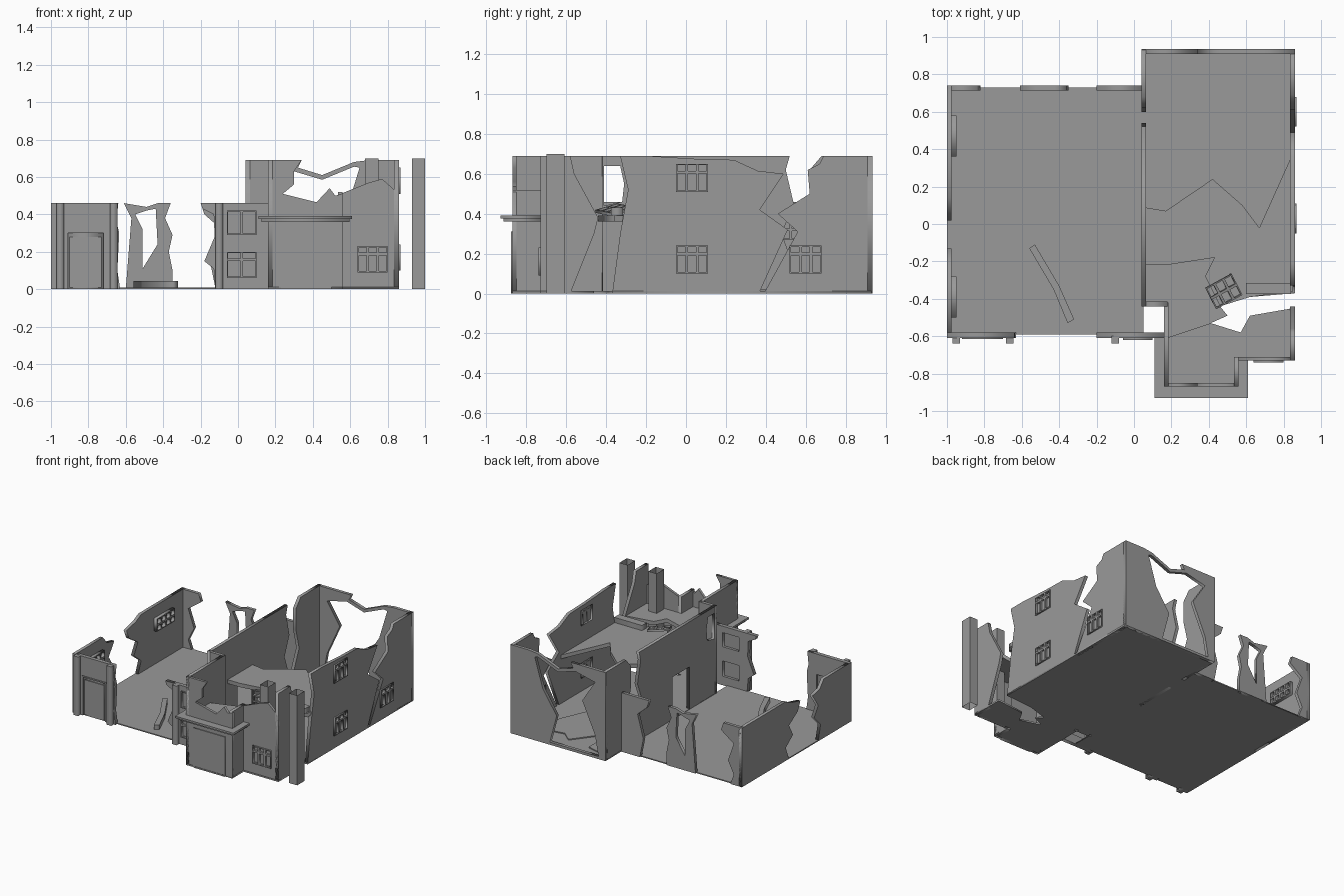
import bpy
from mathutils import Matrix, Vector

cube = bpy.data.objects.get("Cube")
if cube:
    bpy.data.objects.remove(cube)

concrete = bpy.data.materials.new("grey concrete")
concrete.use_nodes = True
GREY = (.32, .32, .32, 1)
concrete.diffuse_color = GREY
concrete.node_tree.nodes["Principled BSDF"].inputs["Base Color"].default_value = GREY

# Local drawing planes: along x, along y, and flat on the ground
AXES = {
    "x": Matrix(((1, 0, 0), (0, 0, -1), (0, 1, 0))),
    "y": Matrix(((0, 0, 1), (1, 0, 0), (0, 1, 0))),
    "flat": Matrix.Identity(3),
}
NORMAL = {"x": Vector((0, 1, 0)), "y": Vector((1, 0, 0)), "flat": Vector((0, 0, 1))}


def slab(name, plane, low, high, outline, *holes):
    """Extrude a drawn outline, with optional holes, between two depths."""
    curve = bpy.data.curves.new(name, "CURVE")
    curve.dimensions = "2D"
    curve.fill_mode = "BOTH"
    curve.extrude = (high - low) / 2
    for loop in (outline, *holes):
        spline = curve.splines.new("POLY")
        spline.points.add(len(loop) - 1)
        for point, (a, b) in zip(spline.points, loop):
            point.co = (a, b, 0, 1)
        spline.use_cyclic_u = True
    helper = bpy.data.objects.new(name + " outline", curve)
    bpy.context.collection.objects.link(helper)
    bpy.context.view_layer.update()
    graph = bpy.context.evaluated_depsgraph_get()
    mesh = bpy.data.meshes.new_from_object(helper.evaluated_get(graph))
    bpy.data.objects.remove(helper)
    mesh.transform(AXES[plane].to_4x4())
    mesh.transform(Matrix.Translation(NORMAL[plane] * (low + high) / 2))
    mesh.materials.clear()
    mesh.materials.append(concrete)
    obj = bpy.data.objects.new(name, mesh)
    bpy.context.collection.objects.link(obj)
    return obj


def rect(left, right, bottom, top):
    return [(left, bottom), (right, bottom), (right, top), (left, top)]


def block(name, left, right, front, back, bottom, top):
    return slab(name, "flat", bottom, top, rect(left, right, front, back))


def window(name, plane, low, high, left, right, bottom, top, columns=3, rows=(.7,)):
    """Frame with glazing bars, drawn as one plate with pane openings."""
    bar = .007
    xs = [left + (right - left) * i / columns for i in range(columns + 1)]
    zs = [bottom] + [bottom + (top - bottom) * r for r in rows] + [top]
    panes = [rect(a + bar, b - bar, c + bar, d - bar)
             for a, b in zip(xs, xs[1:]) for c, d in zip(zs, zs[1:])]
    return slab(name, plane, low, high, rect(left, right, bottom, top), *panes)


HALL, TALL, T = .46, .69, .025

# Ground floors, the wing floor broken open near the front
block("hall_floor", -1, .05, -.59, .73, 0, .008)
slab("wing_floor", "flat", 0, .012, [
    (.04, .93), (.04, -.44), (.16, -.44), (.16, -.87), (.56, -.87), (.56, -.73),
    (.86, -.73), (.86, -.46), (.62, -.49), (.57, -.58), (.41, -.53), (.5, -.49),
    (.46, -.44), (.62, -.39), (.86, -.37), (.86, .93)])
slab("floor_debris_large", "flat", .012, .02, [
    (.28, .61), (.44, .82), (.52, .75), (.69, .78), (.69, .57), (.52, .18), (.28, .43)])
slab("floor_debris_small", "flat", .012, .02, [
    (.14, .87), (.25, .84), (.25, .66), (.14, .68)])

# Remains of the upper floor
slab("upper_floor_rear", "flat", .36, .39, [
    (.05, .09), (.17, .07), (.42, .24), (.58, .1), (.67, -.02), (.85, .38),
    (.85, -.36), (.62, -.39), (.46, -.44), (.38, -.28), (.43, -.18), (.17, -.22), (.05, -.22)])
slab("upper_floor_front", "flat", .36, .39, [
    (.17, -.61), (.35, -.55), (.41, -.53), (.57, -.58), (.62, -.49), (.85, -.45),
    (.85, -.72), (.55, -.72), (.55, -.86), (.17, -.86)])

# Hall front wall
slab("hall_front_wall_left", "x", -.61, -.58, [
    (-1, 0), (-.91, 0), (-.91, .3), (-.72, .3), (-.72, 0), (-.63, 0), (-.645, .1),
    (-.635, .3), (-.65, .36), (-.64, HALL), (-1, HALL)])
block("garage_door", -.91, -.72, -.6, -.59, 0, .3)
slab("garage_door_panel", "x", -.607, -.6, rect(-.9, -.73, .01, .28))
slab("garage_lintel", "x", -.615, -.61, rect(-.92, -.7, .3, .31))
for i, x in enumerate((-.97, -.685, -.12)):
    block(f"hall_pillar_{i}", x, x + .04, -.64, -.6, 0, HALL)
slab("hall_front_wall_right", "x", -.61, -.58, [
    (-.12, 0), (.16, 0), (.16, HALL), (-.2, HALL), (-.19, .43), (-.13, .4),
    (-.125, .28), (-.18, .15), (-.13, .11)],
    rect(-.05, .09, .07, .19), rect(-.05, .09, .3, .41))
window("hall_window_lower", "x", -.62, -.6, -.06, .1, .06, .2, 2)
window("hall_window_upper", "x", -.62, -.6, -.06, .1, .29, .42, 2, ())
for i, (low, high) in enumerate(((.06, .2), (.29, .42))):
    slab(f"hall_window_pane_{i}", "x", -.605, -.6, rect(-.055, .095, low, high))

# Hall side wall in two broken pieces with wide windows
slab("hall_side_wall_rear", "y", -1, -1 + T, [
    (.74, 0), (.74, HALL), (.2, HALL), (.14, .43), (.02, .4), (.05, .33),
    (.16, .26), (.11, .17), (.2, .1), (.16, 0)])
slab("hall_side_wall_front", "y", -1, -1 + T, [
    (-.61, 0), (-.61, HALL), (-.27, HALL), (-.22, .4), (-.13, .38), (-.2, .28),
    (-.15, .2), (-.23, .12), (-.2, 0)])
for i, y in enumerate((.36, -.5)):
    window(f"hall_side_window_{i}", "y", -1.0, -.95, y, y + .22, .27, .37, 4, (.5,))

# Hall rear wall remains
slab("hall_rear_wall_left", "x", .715, .74, [
    (-1, 0), (-.9, 0), (-.93, .08), (-.88, .18), (-.93, .32), (-.82, .4),
    (-.84, HALL), (-1, HALL)])
slab("hall_rear_wall_middle", "x", .715, .74, [
    (-.6, 0), (-.35, 0), (-.35, .1), (-.37, .2), (-.35, .29), (-.39, .38), (-.36, HALL),
    (-.43, HALL), (-.49, .44), (-.61, HALL), (-.57, .38)],
    [(-.51, .11), (-.43, .24), (-.44, .43), (-.49, .42), (-.55, .4), (-.51, .32)])
slab("hall_rear_wall_right", "x", .715, .74, [
    (-.12, 0), (.05, 0), (.05, HALL), (-.2, HALL), (-.18, .4), (-.1, .33), (-.15, .15)])

# Fallen bent beam in the hall
slab("fallen_beam", "flat", .008, .045, [
    (-.56, -.13), (-.53, -.11), (-.4, -.33), (-.32, -.51), (-.355, -.53), (-.43, -.35)])

# Wall between the hall and the wing, with a doorway and breaches
slab("dividing_wall_main", "y", .04, .04 + T, [
    (-.44, 0), (-.1, 0), (-.1, .34), (.11, .34), (.11, 0), (.46, 0), (.53, .16), (.48, .3),
    (.54, .45), (.5, .62), (.52, TALL), (-.44, TALL)],
    [(-.41, .44), (-.32, .46), (-.31, .55), (-.33, .64), (-.41, .64)])
slab("dividing_wall_rear", "y", .04, .04 + T, [
    (.6, 0), (.93, 0), (.93, TALL), (.68, TALL), (.62, .62), (.62, .46), (.66, .3), (.6, .16)])
slab("wing_return_wall", "x", -.44, -.415, rect(.04, .18, 0, TALL))

# Rear wall of the wing with its large breach
slab("wing_rear_wall", "x", .91, .935, [
    (.04, 0), (.86, 0), (.86, TALL), (.7, TALL), (.62, .68), (.45, .61), (.32, .65),
    (.34, TALL), (.04, TALL)],
    [(.13, .59), (.24, .42), (.13, .18), (.1, .02), (.52, .02), (.46, .24), (.58, .42),
     (.65, .65), (.62, .655), (.45, .585), (.3, .63)])

# Outer side wall of the wing, split by a crack
slab("wing_side_wall_main", "y", .86 - T, .86, [
    (-.37, 0), (.37, .01), (.51, .32), (.37, .42), (.49, .6), (.36, .615), (.24, .67),
    (.05, .675), (-.2, TALL), (-.33, TALL), (-.29, .52), (-.33, .3)],
    rect(-.04, .1, .11, .23), rect(-.04, .1, .52, .64))
slab("wing_side_wall_rear", "y", .86 - T, .86, [
    (.39, 0), (.93, 0), (.93, TALL), (.69, TALL), (.67, .65), (.61, .62), (.62, .5),
    (.46, .4), (.56, .31)], rect(.53, .67, .11, .23))
slab("wing_side_wall_front", "y", .86 - T, .86, [
    (-.73, 0), (-.58, 0), (-.46, .3), (-.44, .38), (-.56, .6), (-.58, TALL), (-.73, TALL)])
for i, (y, z) in enumerate(((-.05, .1), (-.05, .51), (.52, .1))):
    window(f"wing_side_window_{i}", "y", .845, .87, y, y + .16, z, z + .14, 3)
    slab(f"wing_side_pane_{i}", "y", .85, .855, rect(y, y + .16, z, z + .14))

# Front block and entrance bay
slab("bay_side_wall_left", "y", .16, .16 + T, rect(-.87, -.42, 0, TALL))
slab("bay_front_wall", "x", -.87, -.85, [
    (.16, 0), (.56, 0), (.56, .51), (.52, .5), (.49, .54), (.42, .465), (.24, .51),
    (.3, .56), (.3, .63), (.34, TALL), (.16, TALL)])
slab("bay_side_wall_right", "y", .56 - T, .56, rect(-.87, -.71, 0, .52))
slab("block_front_wall", "x", -.73, -.71, [
    (.54, 0), (.86, 0), (.86, .51), (.77, .59), (.7, .57), (.55, .51)],
    rect(.65, .79, .1, .22))
window("block_window", "x", -.74, -.715, .64, .8, .09, .23, 3)
slab("block_window_pane", "x", -.725, -.72, rect(.64, .8, .09, .23))
slab("entrance_door", "x", -.877, -.87, rect(.23, .5, 0, .31), rect(.237, .493, .01, .303))
slab("entrance_door_panel", "x", -.873, -.87, rect(.237, .493, .01, .303))

# Canopy in two stepped layers around the bay
for name, reach, low, high in (("canopy_lower", .035, .36, .375), ("canopy_upper", .05, .375, .39)):
    slab(name, "flat", low, high, [
        (.16 - reach, -.61), (.16 - reach, -.88 - reach), (.56 + reach, -.88 - reach),
        (.56 + reach, -.73), (.55, -.73), (.55, -.86), (.17, -.86), (.17, -.61)])

# Hollow upright shafts, open at both ends
for i, x in enumerate((.68, .93)):
    shape = [(x, -.7), (x + .07, -.7), (x + .07, -.61), (x, -.61)]
    verts = [(a, b, z) for z in (0, .7) for a, b in shape]
    faces = [(k, (k + 1) % 4, (k + 1) % 4 + 4, k + 4) for k in range(4)]
    mesh = bpy.data.meshes.new("shaft")
    mesh.from_pydata(verts, [], faces)
    mesh.materials.append(concrete)
    bpy.context.collection.objects.link(bpy.data.objects.new(f"open_shaft_{i}", mesh))

# Fallen window and rubble on the upper floor
fallen = window("fallen_window", "flat", -.008, .008, -.08, .08, -.065, .065, 3, (.5,))
fallen.location = (.48, -.36, .42)
fallen.rotation_euler = (.25, .1, .5)
rubble = block("rubble_block", -.12, .12, -.03, .03, -.02, .02)
rubble.location = (.72, -.345, .41)
